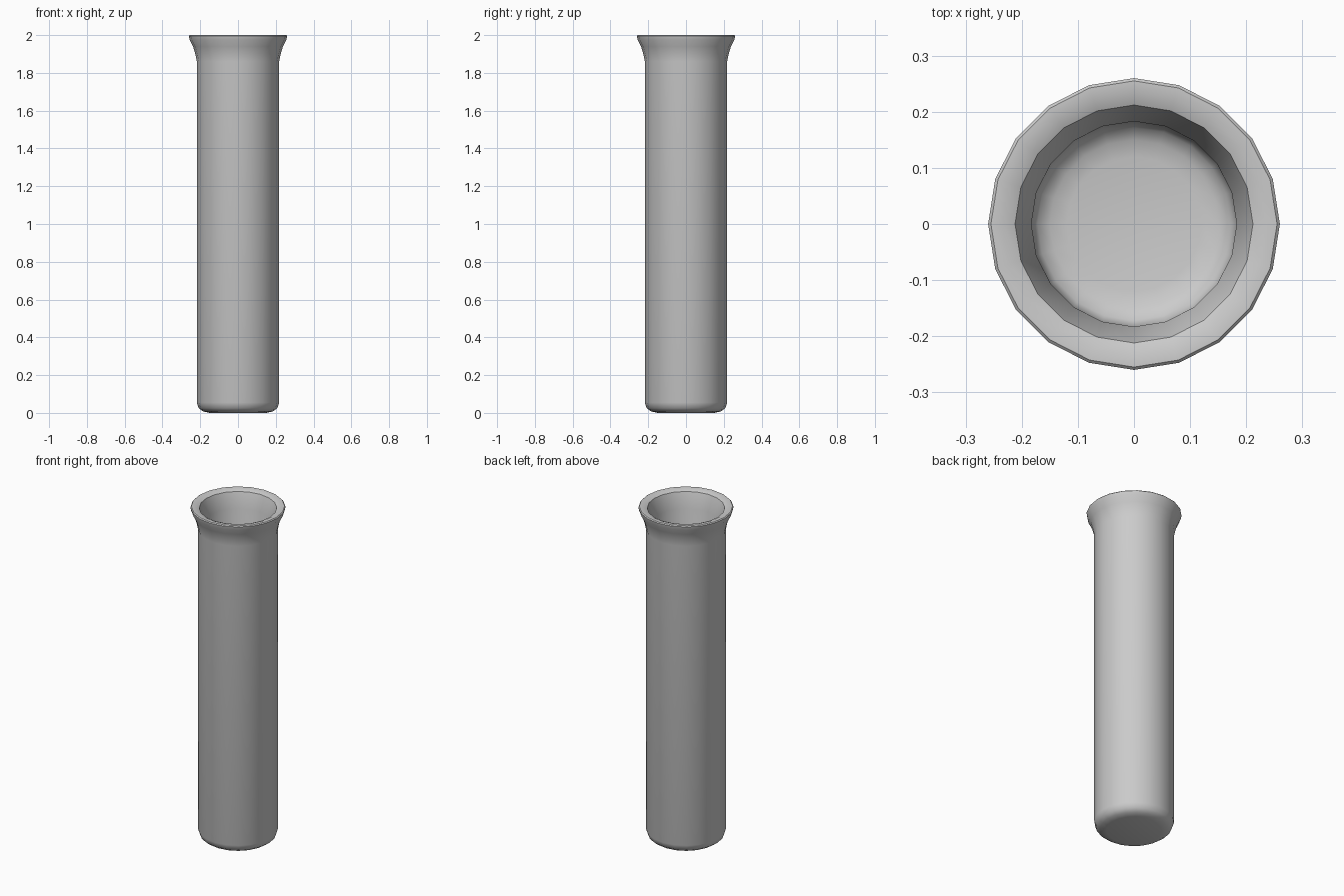
import bpy, bmesh, math

if "Cube" in bpy.data.objects:
    bpy.data.objects.remove(bpy.data.objects["Cube"])

SIDES = 20


def lathe(name, profile):
    """Spin a (radius, height) profile around z; points on the axis close the ends."""
    bm = bmesh.new()
    rings = []
    for r, z in profile:
        if r == 0:
            rings.append([bm.verts.new((0, 0, z))] * SIDES)
        else:
            rings.append([bm.verts.new((r * math.cos(2 * math.pi * i / SIDES),
                                        r * math.sin(2 * math.pi * i / SIDES), z))
                          for i in range(SIDES)])
    for a, b in zip(rings, rings[1:]):
        for i in range(SIDES):
            j = (i + 1) % SIDES
            corners = list(dict.fromkeys((a[i], a[j], b[j], b[i])))
            bm.faces.new(corners)
    bmesh.ops.recalc_face_normals(bm, faces=bm.faces)
    mesh = bpy.data.meshes.new(name)
    bm.to_mesh(mesh)
    bm.free()
    obj = bpy.data.objects.new(name, mesh)
    bpy.context.collection.objects.link(obj)
    bpy.context.view_layer.objects.active = obj
    obj.select_set(True)
    bpy.ops.object.shade_smooth_by_angle(angle=math.radians(40))
    obj.select_set(False)
    return obj


# Outside: rounded base, straight wall, flared lip
outer = [(0, 0), (0.15, 0), (0.185, 0.008), (0.208, 0.025), (0.218, 0.055),
         (0.218, 1.86), (0.226, 1.90), (0.238, 1.94), (0.256, 1.975), (0.26, 1.995)]
# Inside: rim, tapered mouth, straight bore, rounded floor
inner = [(0.255, 2.0), (0.235, 2.0), (0.212, 1.99), (0.183, 1.90),
         (0.182, 0.075), (0.172, 0.055), (0.15, 0.043), (0.12, 0.037), (0, 0.037)]
lathe("glass_tube", outer + inner)
